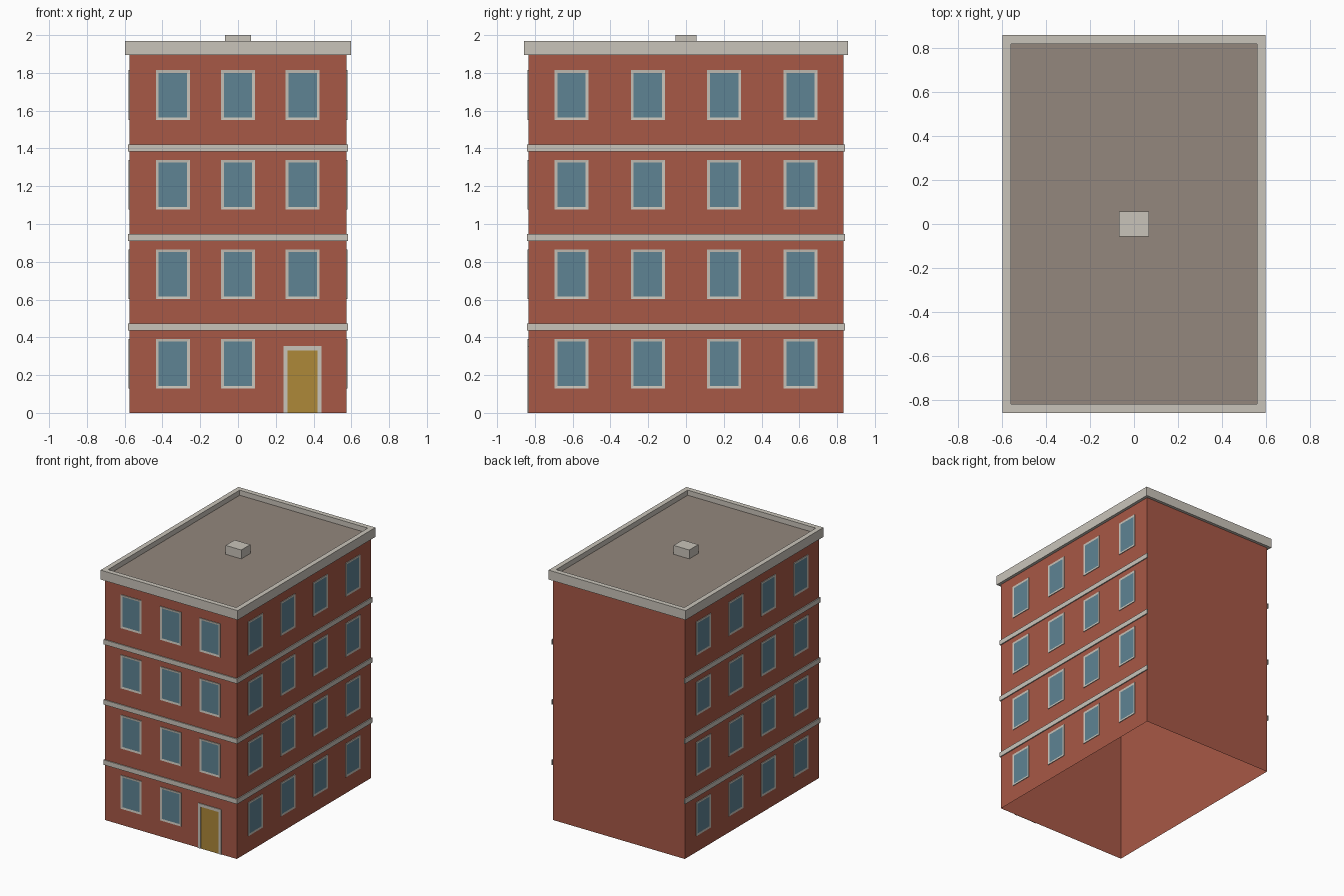
import bpy, bmesh
from math import radians
from mathutils import Matrix, Vector

if "Cube" in bpy.data.objects:
    bpy.data.objects.remove(bpy.data.objects["Cube"], do_unlink=True)


def material(name, rgb):
    """Flat material from an 8-bit sRGB colour."""
    lin = [(c / 255 / 12.92) if c < 11 else ((c / 255 + 0.055) / 1.055) ** 2.4 for c in rgb]
    m = bpy.data.materials.new(name)
    m.use_nodes = True
    m.diffuse_color = (*lin, 1)
    m.node_tree.nodes["Principled BSDF"].inputs["Base Color"].default_value = (*lin, 1)
    return m


BRICK = material("red brick", (167, 88, 70))
TRIM = material("pale stone", (201, 196, 186))
GLASS = material("blue glass", (94, 132, 148))
DOOR = material("ochre door", (173, 136, 56))
ROOF = material("roof grey brown", (147, 135, 125))

HX, HY = 0.574, 0.834          # half width and half depth of the walls
FLOOR = 0.474                  # storey height
TOP = 4 * FLOOR
LIP = 0.008                    # how far the string courses stand out


def box_mesh(lo, hi, open_sides=()):
    """Box between two corners, leaving out the faces with the given normals."""
    bm = bmesh.new()
    lo, hi = Vector(lo), Vector(hi)
    bmesh.ops.create_cube(bm, size=1, matrix=Matrix.Translation((lo + hi) / 2)
                          @ Matrix.Diagonal((*(hi - lo), 1)))
    bm.normal_update()
    gone = [f for f in bm.faces if any(f.normal.dot(Vector(n)) > 0.9 for n in open_sides)]
    bmesh.ops.delete(bm, geom=gone, context='FACES')
    return bm


def face_towards(bm, direction):
    return max(bm.faces, key=lambda f: f.normal.dot(Vector(direction)))


def finish(name, bm, *mats, matrix=Matrix()):
    me = bpy.data.meshes.new(name)
    bm.to_mesh(me)
    bm.free()
    for m in mats:
        me.materials.append(m)
    ob = bpy.data.objects.new(name, me)
    ob.matrix_world = matrix
    bpy.context.collection.objects.link(ob)
    return ob


# Brick shell, open underneath
finish("walls", box_mesh((-HX, -HY, 0), (HX, HY, TOP), [(0, 0, -1), (0, 0, 1)]), BRICK)

# Cornice with a sunken roof deck
bm = box_mesh((-0.597, -0.857, TOP), (0.597, 0.857, 1.97))
deck = face_towards(bm, (0, 0, 1))
bmesh.ops.inset_region(bm, faces=[deck], thickness=0.055)
ext = bmesh.ops.extrude_face_region(bm, geom=[deck])["geom"]
bmesh.ops.translate(bm, vec=(0, 0, -0.04), verts=[v for v in ext if isinstance(v, bmesh.types.BMVert)])
for f in ext:
    if isinstance(f, bmesh.types.BMFace):
        f.material_index = 1
if deck.is_valid:
    bmesh.ops.delete(bm, geom=[deck], context='FACES_ONLY')
finish("cornice_and_roof", bm, TRIM, ROOF)

# Small roof vent
finish("roof_vent", box_mesh((-0.068, -0.056, 1.93), (0.068, 0.056, 2.0), [(0, 0, -1)]), TRIM)

# String courses on the front and both sides, none on the back
for k in range(1, 4):
    z = k * FLOOR
    finish(f"front_band_{k}", box_mesh((-HX - LIP, -HY - LIP, z - 0.038), (HX + LIP, -HY, z),
                                       [(0, 1, 0)]), TRIM)
    for side, s in (("left", 1), ("right", -1)):
        xs = sorted((s * HX, s * (HX + LIP)))
        finish(f"{side}_band_{k}", box_mesh((xs[0], -HY, z - 0.038), (xs[1], HY + LIP, z),
                                            [(-s, 0, 0)]), TRIM)


def window(name, along, z, turn, distance):
    """Framed pane on the wall found by turning the front about z."""
    bm = box_mesh((-0.09, -0.005, -0.132), (0.09, 0, 0.132), [(0, 1, 0)])
    pane = face_towards(bm, (0, -1, 0))
    bmesh.ops.inset_region(bm, faces=[pane], thickness=0.021)
    pane.material_index = 1
    bmesh.ops.translate(bm, vec=(0, 0.002, 0), verts=pane.verts)
    place = Matrix.Rotation(radians(turn), 4, 'Z') @ Matrix.Translation((along, -distance, z))
    finish(name, bm, TRIM, GLASS, matrix=place)


# Windows, with the ground floor's last front bay kept for the door
for storey in range(4):
    z = 0.26 + storey * FLOOR
    for i, x in enumerate((-0.345, 0, 0.342)):
        if storey or i < 2:
            window(f"front_window_{storey + 1}_{i + 1}", x, z, 0, HY)
    for i in range(4):
        y = (i - 1.5) * 0.404
        window(f"left_window_{storey + 1}_{i + 1}", y, z, 90, HX)
        window(f"right_window_{storey + 1}_{i + 1}", y, z, -90, HX)

# Front door with jambs and lintel
back = [(0, 1, 0)]
for name, x0, x1, z0, z1, out, mat in (
        ("door_panel", 0.262, 0.42, 0, 0.33, 0.003, DOOR),
        ("door_jamb_a", 0.241, 0.262, 0, 0.33, 0.006, TRIM),
        ("door_jamb_b", 0.42, 0.442, 0, 0.33, 0.006, TRIM),
        ("door_lintel", 0.241, 0.442, 0.33, 0.354, 0.006, TRIM)):
    finish(name, box_mesh((x0, -HY - out, z0), (x1, -HY, z1), back), mat)
